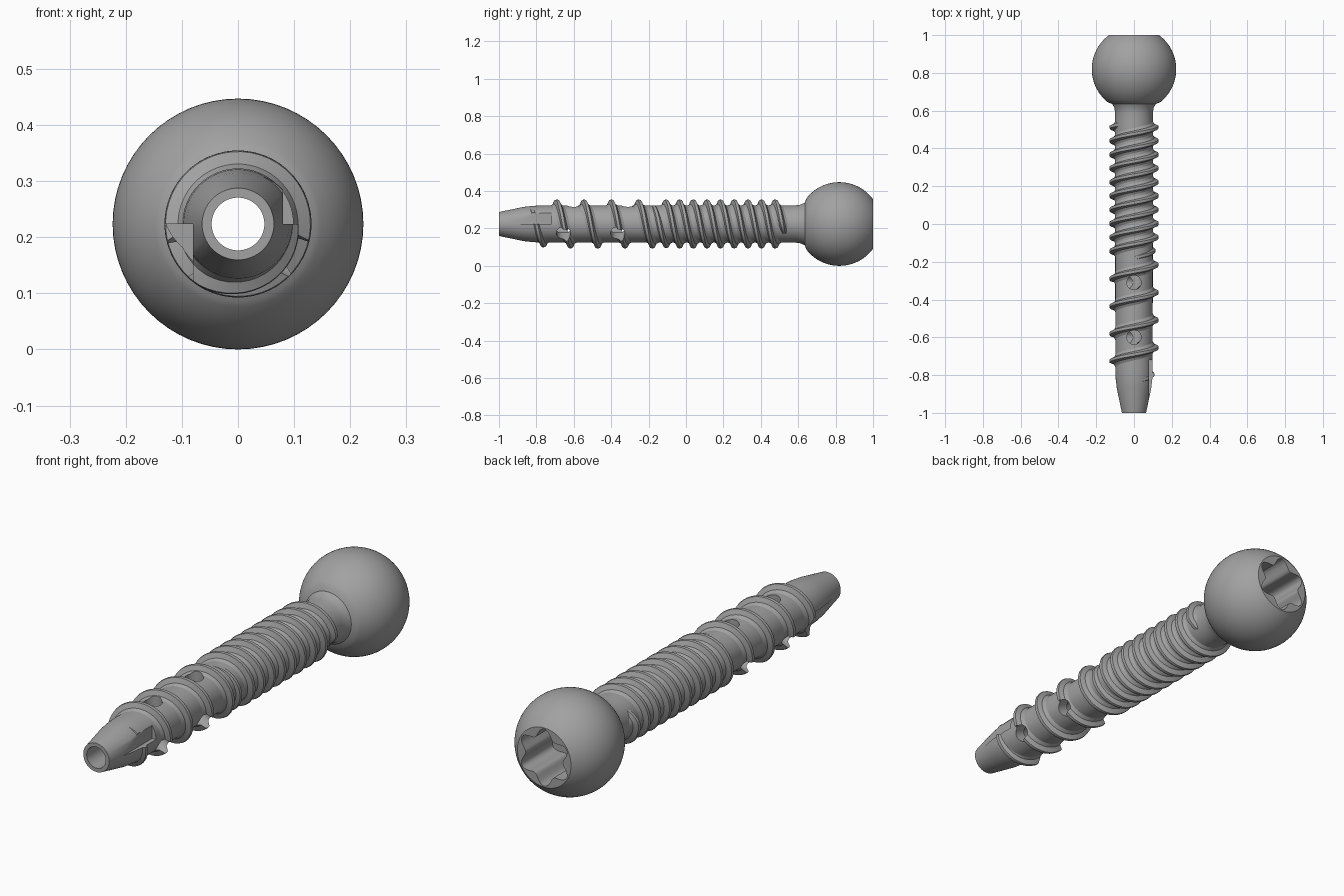
import bpy, bmesh, math
from mathutils import Matrix, Vector

if "Cube" in bpy.data.objects:
    bpy.data.objects.remove(bpy.data.objects["Cube"])

AXIS_Z = 0.2235      # height of the screw axis
LEAD = 0.146         # advance per turn
HEAD_Y, HEAD_R = 0.82, 0.2235
BORE = 0.047

metal = bpy.data.materials.new("grey metal")
metal.use_nodes = True
GREY = (0.36, 0.36, 0.36, 1)
metal.diffuse_color = GREY
metal.node_tree.nodes["Principled BSDF"].inputs["Base Color"].default_value = GREY


def make(name, bm):
    bmesh.ops.recalc_face_normals(bm, faces=bm.faces)
    mesh = bpy.data.meshes.new(name)
    bm.to_mesh(mesh)
    bm.free()
    mesh.materials.append(metal)
    obj = bpy.data.objects.new(name, mesh)
    bpy.context.collection.objects.link(obj)
    return obj


def loft(bm, rings, closed=False):
    """Skin closed rings of points; cap the ends unless the loft is closed."""
    rows = [[bm.verts.new(p) for p in ring] for ring in rings]
    count = len(rows[0])
    pairs = list(zip(rows, rows[1:])) + ([(rows[-1], rows[0])] if closed else [])
    for a, b in pairs:
        for i in range(count):
            j = (i + 1) % count
            bm.faces.new((a[i], a[j], b[j], b[i]))
    if not closed:
        bm.faces.new(rows[0])
        bm.faces.new(rows[-1])


def around(r, y, t):
    """Point at angle t, turning from the right side over the top to the left."""
    return Vector((-r * math.cos(t), y, AXIS_Z + r * math.sin(t)))


def lathe(name, profile, segments=64):
    bm = bmesh.new()
    loft(bm, [[around(r, y, math.tau * k / segments) for k in range(segments)]
              for r, y in profile], closed=True)
    return make(name, bm)


def thread(name, start, end, shift, fade_in, fade_out):
    section = [(-0.034, 0.085), (-0.033, 0.098), (-0.016, 0.107), (-0.008, 0.129),
               (0.0, 0.131), (0.007, 0.129), (0.016, 0.108), (0.034, 0.098), (0.034, 0.085)]
    steps = int((end - start) / LEAD * 48)
    rings = []
    for k in range(steps + 1):
        y = start + (end - start) * k / steps
        t = math.tau * (y - shift) / LEAD
        f = max(0.05, min(1, (y - start) / fade_in, (end - y) / fade_out))
        rings.append([around(0.08 + (r - 0.08) * f, y + d, t) for d, r in section])
    bm = bmesh.new()
    loft(bm, rings)
    return make(name, bm)


def cross_hole(y, angle):
    """Radial drill from outside to the bore."""
    bm = bmesh.new()
    out = around(1, 0, angle) - around(0, 0, angle)
    spin = out.to_track_quat('Z', 'Y').to_matrix().to_4x4()
    place = Matrix.Translation(around(0.11, y, angle)) @ spin
    bmesh.ops.create_cone(bm, cap_ends=True, segments=24, radius1=0.038,
                          radius2=0.038, depth=0.18, matrix=place)
    return make("hole_cutter", bm)


def flute(side):
    """Square relief beside the tip, mirrored through the axis."""
    bm = bmesh.new()
    place = Matrix.Translation((side * 0.18, -0.83, AXIS_Z + side * 0.1)) @ \
        Matrix.Diagonal((0.2, 0.22, 0.2, 1))
    bmesh.ops.create_cube(bm, size=1, matrix=place)
    return make("flute_cutter", bm)


def socket():
    """Six-lobed drive recess."""
    bm = bmesh.new()
    n = 96
    loft(bm, [[around(0.109 + 0.018 * math.cos(6 * (math.tau * k / n - math.pi / 2)),
                      y, math.tau * k / n) for k in range(n)] for y in (0.78, 1.1)])
    return make("socket_cutter", bm)


def cut(obj, cutters):
    for c in cutters:
        mod = obj.modifiers.new("cut", 'BOOLEAN')
        mod.operation, mod.solver, mod.object = 'DIFFERENCE', 'EXACT', c
    bpy.context.view_layer.update()
    graph = bpy.context.evaluated_depsgraph_get()
    obj_eval = obj.evaluated_get(graph)
    mesh = bpy.data.meshes.new_from_object(obj_eval)
    obj.modifiers.clear()
    obj.data = mesh


# Hollow core with tapered tip, neck fillet and ball head
profile = [(BORE, -1), (0.064, -1), (0.091, -0.87), (0.097, -0.82), (0.099, -0.77),
           (0.1, 0.555), (0.1, 0.59), (0.104, 0.615), (0.115, 0.635)]
low = math.asin(0.138 / HEAD_R)
high = math.pi - math.acos((1 - HEAD_Y) / HEAD_R)
for k in range(33):
    a = low + (high - low) * k / 32
    profile.append((HEAD_R * math.sin(a), HEAD_Y - HEAD_R * math.cos(a)))
profile.append((BORE, 1))
body = lathe("screw_body", profile)

# Main thread, and a second start that doubles it near the head
main = thread("main_thread", -0.86, 0.535, -0.435, 0.11, 0.02)
second = thread("second_thread", -0.23, 0.535, -0.435 + LEAD / 2, 0.13, 0.02)

# Cross holes in three directions, plus tip flutes and drive socket
top, left, right = math.pi / 2, math.radians(210), math.radians(-30)
holes = [cross_hole(y, a) for y, a in
         ((-0.31, top), (-0.6, top), (-0.365, left), (-0.655, left),
          (-0.31, right), (-0.6, right))]
flutes = [flute(1), flute(-1)]
drive = socket()
cut(body, holes + flutes + [drive])
cut(main, holes + flutes)
cut(second, holes)
for c in holes + flutes + [drive]:
    bpy.data.objects.remove(c)

# Smooth shading with crisp edges
for obj in (body, main, second):
    bpy.ops.object.select_all(action='DESELECT')
    obj.select_set(True)
    bpy.context.view_layer.objects.active = obj
    bpy.ops.object.shade_smooth_by_angle(angle=math.radians(32))
